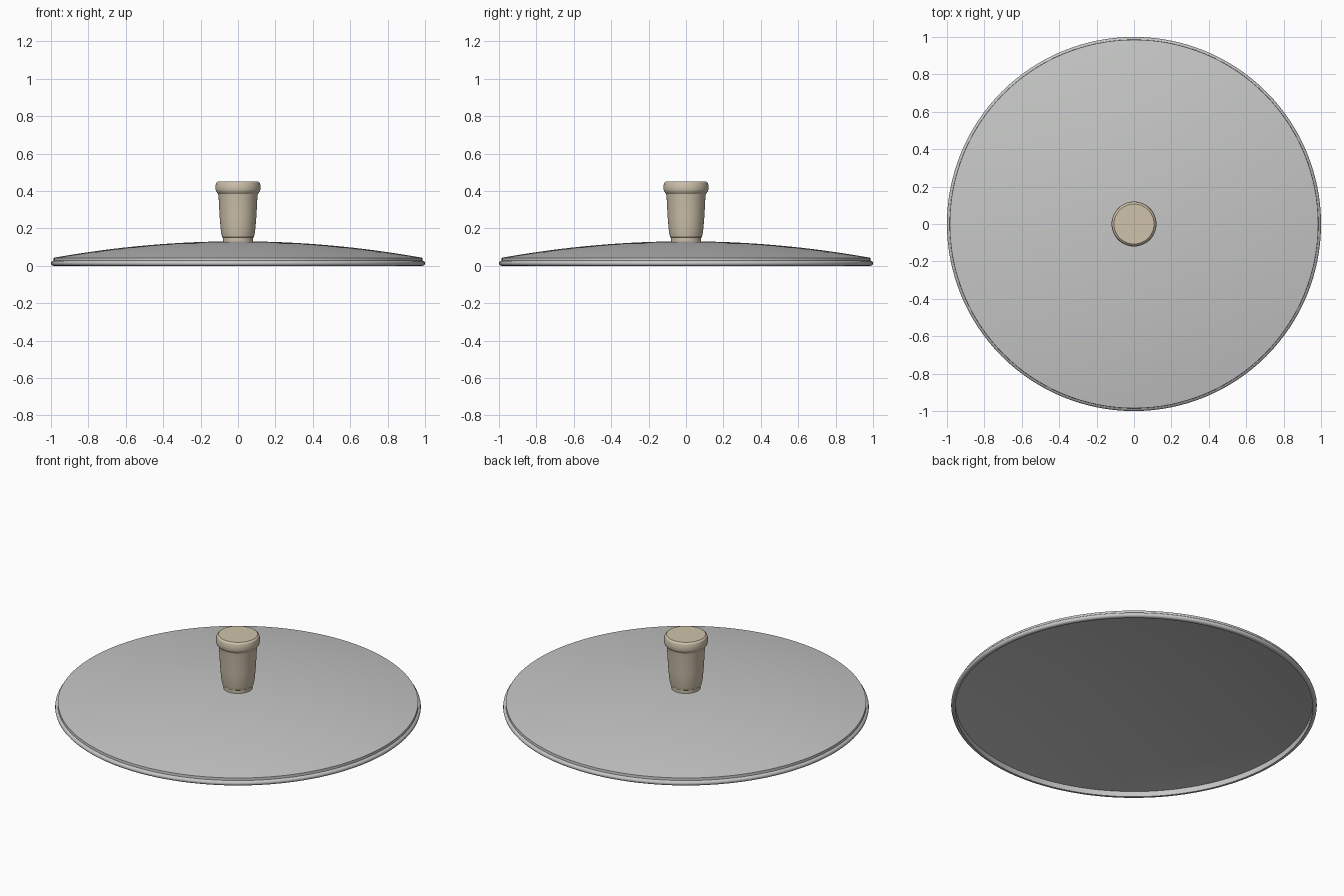
import bpy
import math

cube = bpy.data.objects.get("Cube")
if cube:
    bpy.data.objects.remove(cube, do_unlink=True)


def make_material(name, rgb):
    mat = bpy.data.materials.new(name)
    mat.use_nodes = True
    mat.diffuse_color = (*rgb, 1)
    mat.node_tree.nodes["Principled BSDF"].inputs["Base Color"].default_value = (*rgb, 1)
    return mat


def lathe(name, profile, mat, sides, closed=False, sharp=35):
    """Turn a (radius, height) profile around z; radius 0 becomes a single pole."""
    verts, faces, rings = [], [], []
    for r, z in profile:
        count = sides if r > 0 else 1
        start = len(verts)
        rings.append([start + i % count for i in range(sides)])
        for i in range(count):
            a = math.tau * i / sides
            verts.append((r * math.cos(a), r * math.sin(a), z))
    pairs = list(zip(rings, rings[1:]))
    if closed:
        pairs.append((rings[-1], rings[0]))
    for low, high in pairs:
        for i in range(sides):
            j = (i + 1) % sides
            face = list(dict.fromkeys((low[i], low[j], high[j], high[i])))
            if len(face) > 2:
                faces.append(face)
    mesh = bpy.data.meshes.new(name)
    mesh.from_pydata(verts, [], faces)
    mesh.materials.append(mat)
    obj = bpy.data.objects.new(name, mesh)
    bpy.context.collection.objects.link(obj)
    bpy.ops.object.select_all(action='DESELECT')
    obj.select_set(True)
    bpy.context.view_layer.objects.active = obj
    bpy.ops.object.shade_smooth_by_angle(angle=math.radians(sharp))
    return obj


steel = make_material("grey steel", (0.56, 0.57, 0.56))
beige = make_material("beige knob", (0.62, 0.54, 0.41))

# Shallow domed shell with a hollow underside
EDGE, RISE, CROWN, THICK, STEPS = 0.985, 0.088, 0.131, 0.012, 16


def dome_height(r):
    return CROWN - RISE * (r / EDGE) ** 2


radii = [EDGE * i / STEPS for i in range(STEPS + 1)]
under = [(r, dome_height(r) - THICK) for r in radii]
over = [(r, dome_height(r)) for r in reversed(radii)]
lathe("lid_dome", under + over, steel, 128)

# Rim: upright band above a rounded bead
CORE = 0.0135
bead = [(1 - CORE + CORE * math.cos(t), CORE + CORE * math.sin(t))
        for t in (math.radians(d) for d in range(-90, 61, 30))]
rim = [(0.977, 0.0)] + bead + [(0.986, 0.028), (0.985, 0.043), (0.977, 0.04)]
lathe("lid_rim", rim, steel, 128, closed=True)

# Tapered knob with a flared cap
knob = [(0, 0.12), (0.079, 0.12), (0.08, 0.15), (0.085, 0.153),
        (0.091, 0.18), (0.098, 0.26), (0.104, 0.372), (0.106, 0.385),
        (0.117, 0.397), (0.12, 0.408), (0.12, 0.43), (0.116, 0.444),
        (0.107, 0.452), (0, 0.452)]
lathe("lid_knob", knob, beige, 48, sharp=30)
